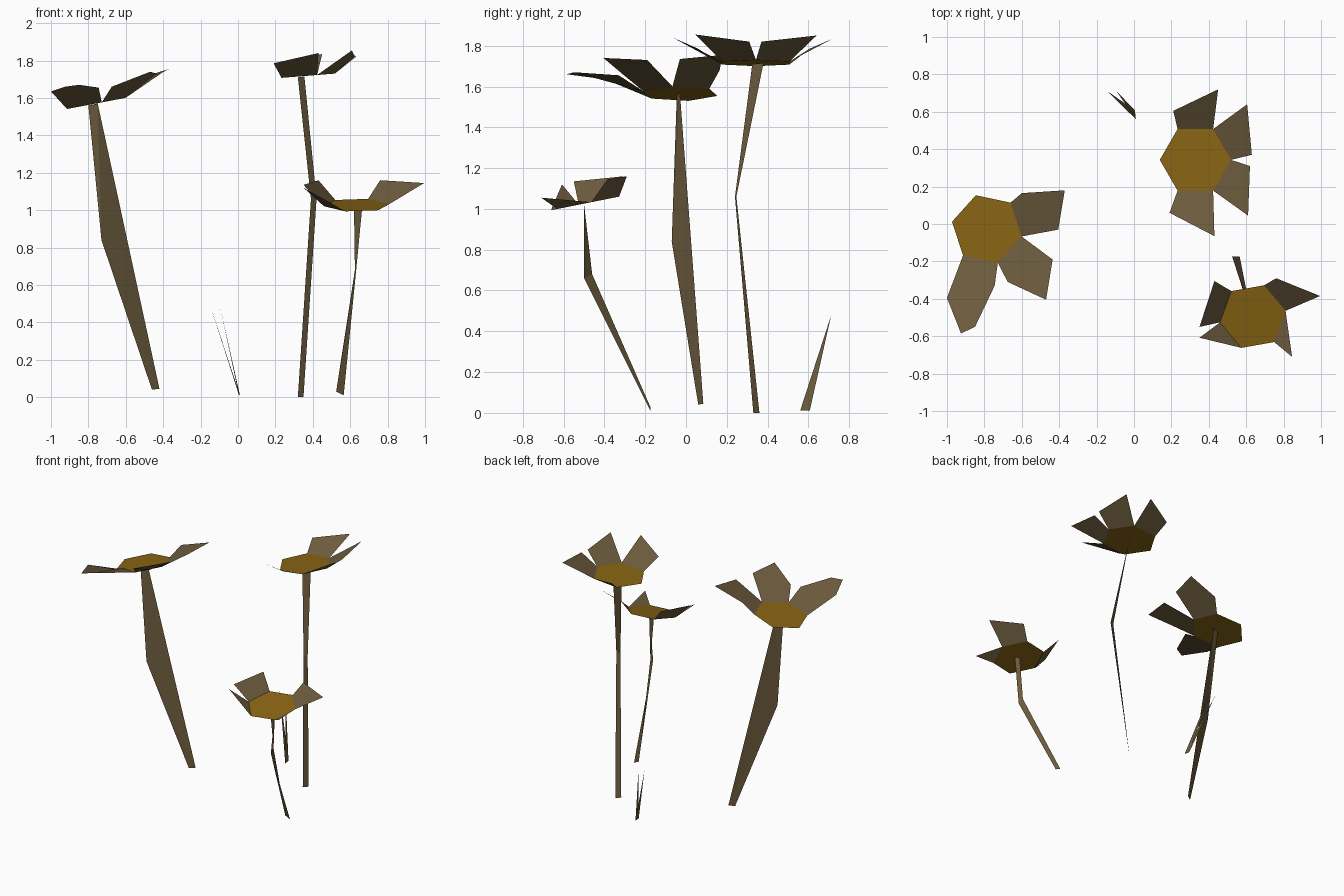
import bpy
import math

old_cube = bpy.data.objects.get("Cube")
if old_cube:
    bpy.data.objects.remove(old_cube, do_unlink=True)


def make_material(name, colour):
    material = bpy.data.materials.new(name)
    material.use_nodes = True
    material.diffuse_color = colour
    shader = material.node_tree.nodes["Principled BSDF"]
    shader.inputs["Base Color"].default_value = colour
    shader.inputs["Roughness"].default_value = 0.9
    return material


dry_brown = make_material("dry_brown", (0.15, 0.105, 0.047, 1))
ochre_yellow = make_material("ochre_yellow", (0.25, 0.13, 0.007, 1))


def make_sheet(name, points, faces, material):
    """Thin flat-shaded sheet made from a few corner points."""
    mesh = bpy.data.meshes.new(name)
    mesh.from_pydata(points, [], faces)
    mesh.materials.append(material)
    mesh.update()
    sheet = bpy.data.objects.new(name, mesh)
    bpy.context.collection.objects.link(sheet)
    return sheet


def make_disc(name, centre, radius, turn, slope_x, slope_y):
    """Tilted six-sided flower centre; returns its corners."""
    corners = []
    for k in range(6):
        angle = math.radians(turn + 60 * k)
        dx, dy = radius * math.cos(angle), radius * math.sin(angle)
        height = centre[2] + slope_x * dx + slope_y * dy
        corners.append((centre[0] + dx, centre[1] + dy, height))
    make_sheet(name, corners, [range(6)], ochre_yellow)
    return corners


def make_petals(name, corners, petals):
    """Each petal grows from one disc edge to its outer points."""
    for edge, outer in petals.items():
        outline = [corners[edge], *outer, corners[(edge + 1) % 6]]
        make_sheet(f"{name}_petal_{edge}", outline, [range(len(outline))], dry_brown)


def make_ribbon(name, rungs):
    """Twisting flat stem through pairs of edge points."""
    points = [point for rung in rungs for point in rung]
    faces = [(i, i + 1, i + 3, i + 2) for i in range(0, len(points) - 2, 2)]
    make_sheet(name, points, faces, dry_brown)


# Left flower: head with three broad petals
corners = make_disc("left_flower_disc", (-.787, -.027, 1.565), .19, -12, .19, 0)
make_petals("left_flower", corners, {
    0: [(-.405, -.03, 1.735), (-.37, .18, 1.755), (-.6, .165, 1.68)],
    5: [(-.675, -.31, 1.66), (-.47, -.405, 1.74), (-.435, -.19, 1.73)],
    4: [(-1, -.395, 1.635), (-.925, -.585, 1.66),
        (-.85, -.55, 1.67), (-.745, -.33, 1.655)],
})

# Left flower: wide bent leaf-like stem
stem_points = [(-.8, -.045, 1.56), (-.75, -.03, 1.57), (-.73, -.07, .84),
               (-.46, .06, .04), (-.42, .085, .045)]
make_sheet("left_flower_stem", stem_points,
           [(0, 2, 1), (1, 2, 4), (2, 3, 4)], dry_brown)

# Tall back flower
corners = make_disc("back_flower_disc", (.328, .343, 1.715), .19, 0, .08, 0)
make_petals("back_flower", corners, {
    0: [(.63, .37, 1.82), (.605, .64, 1.85)],
    1: [(.45, .72, 1.835), (.21, .605, 1.785)],
    4: [(.19, .06, 1.785), (.43, -.065, 1.84)],
    5: [(.61, .045, 1.855), (.62, .31, 1.82)],
})
make_ribbon("back_flower_stem", [
    [(.32, .33, 0), (.35, .36, 0)],
    [(.39, .24, 1.06), (.42, .247, 1.06)],
    [(.32, .325, 1.71), (.355, .38, 1.715)],
])

# Short front flower
corners = make_disc("front_flower_disc", (.635, -.495, 1.027), .178, 10, 0, .2)
make_petals("front_flower", corners, {
    0: [(.995, -.385, 1.145), (.76, -.29, 1.16)],
    2: [(.43, -.305, 1.16), (.35, -.55, 1.135)],
    3: [(.35, -.608, 1.12)],
    5: [(.845, -.71, 1.055)],
})
make_ribbon("front_flower_stem", [
    [(.525, -.175, .03), (.565, -.175, .01)],
    [(.625, -.46, .68), (.63, -.5, .66)],
    [(.62, -.5, 1.025), (.665, -.5, 1.025)],
])

# Two grass blades sharing one root
root = [(.01, .56, .012), (.005, .607, .012)]
for side, tip_x in (("left", -.095), ("right", -.145)):
    make_sheet(f"{side}_grass_blade", [*root, (tip_x, .712, .48)],
               [range(3)], dry_brown)
